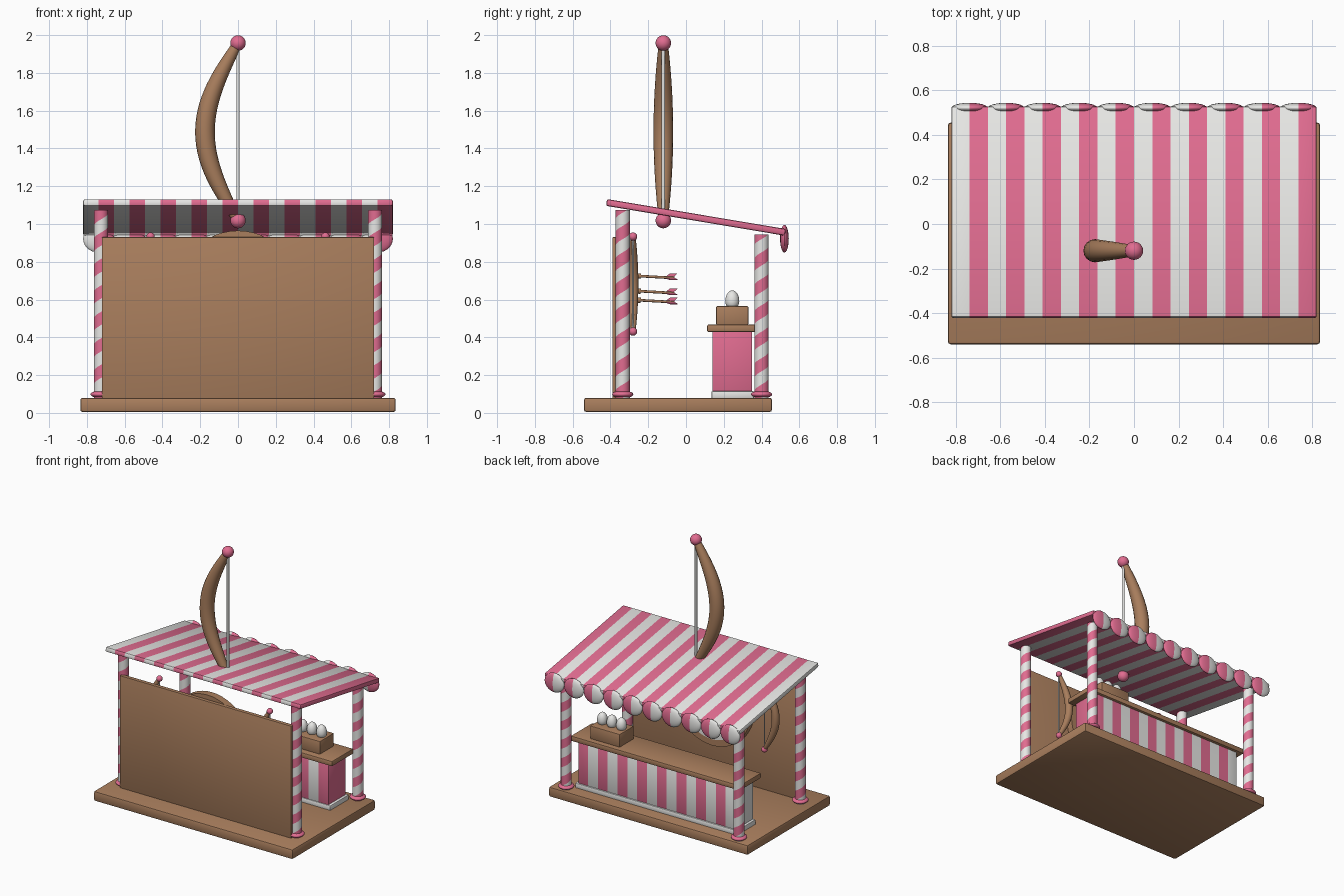
import bpy, bmesh, math
from mathutils import Vector, Matrix

if "Cube" in bpy.data.objects:
    bpy.data.objects.remove(bpy.data.objects["Cube"])


def material(name, rgb):
    m = bpy.data.materials.new(name)
    m.diffuse_color = (*rgb, 1)
    m.use_nodes = True
    m.node_tree.nodes["Principled BSDF"].inputs["Base Color"].default_value = m.diffuse_color
    return m


WOOD = material("wood brown", (0.40, 0.21, 0.11))
PINK = material("candy pink", (0.75, 0.15, 0.28))
WHITE = material("cream white", (0.82, 0.82, 0.80))


def finish(name, bm, mats, smooth=True):
    bmesh.ops.recalc_face_normals(bm, faces=bm.faces)
    me = bpy.data.meshes.new(name)
    bm.to_mesh(me)
    bm.free()
    ob = bpy.data.objects.new(name, me)
    bpy.context.collection.objects.link(ob)
    for m in mats:
        me.materials.append(m)
    if smooth:
        bpy.ops.object.select_all(action='DESELECT')
        ob.select_set(True)
        bpy.context.view_layer.objects.active = ob
        bpy.ops.object.shade_smooth_by_angle(angle=math.radians(35))
    return ob


def box(name, lo, hi, mats, bevel=0.006, stripes=0):
    """Bevelled box centred on its own origin, optionally cut into stripes along x."""
    lo, hi = Vector(lo), Vector(hi)
    size = hi - lo
    bm = bmesh.new()
    bmesh.ops.create_cube(bm, size=1)
    bmesh.ops.scale(bm, vec=size, verts=bm.verts)
    if bevel:
        bmesh.ops.bevel(bm, geom=bm.edges[:], offset=bevel, segments=2,
                        profile=0.5, affect='EDGES')
    if stripes:
        w = size.x / stripes
        for i in range(1, stripes):
            bmesh.ops.bisect_plane(bm, geom=bm.verts[:] + bm.edges[:] + bm.faces[:],
                                   plane_co=(-size.x / 2 + i * w, 0, 0), plane_no=(1, 0, 0))
        for f in bm.faces:
            k = int((f.calc_center_median().x + size.x / 2) / w)
            f.material_index = min(max(k, 0), stripes - 1) % 2
    ob = finish(name, bm, mats)
    ob.location = (lo + hi) / 2
    return ob


def ball(name, loc, radii, mats, split=False):
    bm = bmesh.new()
    bmesh.ops.create_uvsphere(bm, u_segments=24, v_segments=14, radius=1)
    bmesh.ops.scale(bm, vec=radii, verts=bm.verts)
    if split:
        for f in bm.faces:
            f.material_index = int(f.calc_center_median().x > 0)
    ob = finish(name, bm, mats)
    ob.location = loc
    return ob


def rod(name, a, b, r, mat, r2=None, sides=12):
    a, b = Vector(a), Vector(b)
    d = b - a
    bm = bmesh.new()
    bmesh.ops.create_cone(bm, cap_ends=True, segments=sides, radius1=r,
                          radius2=r if r2 is None else r2, depth=d.length)
    ob = finish(name, bm, [mat])
    ob.matrix_world = Matrix.Translation((a + b) / 2) @ d.to_track_quat('Z', 'Y').to_matrix().to_4x4()
    return ob


def post(name, x, y, z0, z1, r=0.038, lead=0.14, n=24):
    """Barber-pole post: helical bands trimmed flat at both ends."""
    bm = bmesh.new()

    def pt(i, k):
        a = 2 * math.pi * i / n
        return bm.verts.new((x + r * math.cos(a), y + r * math.sin(a),
                             z0 - lead + k * lead / 2 + lead * i / n))
    for k in range(int((z1 - z0) / lead * 2) + 4):
        for i in range(n):
            f = bm.faces.new([pt(i, k), pt(i + 1, k), pt(i + 1, k + 1), pt(i, k + 1)])
            f.material_index = k % 2
    bmesh.ops.remove_doubles(bm, verts=bm.verts, dist=1e-5)
    for z, s in ((z0, -1), (z1, 1)):
        bmesh.ops.bisect_plane(bm, geom=bm.verts[:] + bm.edges[:] + bm.faces[:],
                               plane_co=(0, 0, z), plane_no=(0, 0, s), clear_outer=True)
    bmesh.ops.holes_fill(bm, edges=[e for e in bm.edges if e.is_boundary])
    finish(name, bm, [PINK, WHITE])
    ball(name + "_foot", (x, y, z0 + 0.018), (0.056, 0.056, 0.02), [PINK])


def bow(name, x, y, z, s):
    """Crescent bow bulging to -x with a string and two end balls."""
    bm = bmesh.new()
    steps, n, rings = 28, 16, []
    for j in range(steps + 1):
        t = -1 + 2 * j / steps
        c = Vector((-0.175 * math.cos(math.pi / 2 * t), 0, 0.47 * t))
        tan = Vector((0.175 * math.pi / 2 * math.sin(math.pi / 2 * t), 0, 0.47)).normalized()
        side = Vector((tan.z, 0, -tan.x))
        r = 0.052 - 0.028 * t * t
        rings.append([bm.verts.new((c + side * r * math.cos(a) + Vector((0, r * math.sin(a), 0))) * s)
                      for a in (2 * math.pi * i / n for i in range(n))])
    for p, q in zip(rings, rings[1:]):
        for i in range(n):
            bm.faces.new([p[i], p[(i + 1) % n], q[(i + 1) % n], q[i]])
    bm.faces.new(rings[0])
    bm.faces.new(rings[-1])
    finish(name, bm, [WOOD]).location = (x, y, z)
    h = 0.47 * s
    rod(name + "_string", (x, y, z - h), (x, y, z + h), 0.009 * s, WHITE)
    for tag, e in (("top", 1), ("bottom", -1)):
        ball(f"{name}_{tag}_ball", (x, y, z + e * h), [0.041 * s] * 3, [PINK])


# Floor and back wall
box("floor", (-0.835, -0.54, 0.005), (0.835, 0.455, 0.08), [WOOD], 0.012)
box("back_wall", (-0.72, -0.39, 0.075), (0.72, -0.36, 0.93), [WOOD], 0.004)

# Four striped posts
for s, side in ((-1, "left"), (1, "right")):
    post(f"wall_post_{side}", s * 0.725, -0.335, 0.08, 1.075)
    post(f"counter_post_{side}", s * 0.725, 0.40, 0.08, 0.945)

# Sloping striped awning with a scalloped edge
awning = box("awning", (-0.82, -0.4275, 1.017), (0.82, 0.5325, 1.053), [WHITE, PINK], 0.01, 20)
awning.rotation_euler.x = -math.atan(0.167)
for i in range(10):
    ball(f"scallop_{i}", (-0.738 + i * 0.164, 0.521, 0.922), (0.082, 0.023, 0.073),
         [WHITE, PINK], True)

# Counter
box("counter_plinth", (-0.68, 0.135, 0.075), (0.68, 0.36, 0.115), [WHITE])
box("counter_body", (-0.66, 0.14, 0.11), (0.66, 0.35, 0.43), [WHITE, PINK], 0.003, 16)
box("counter_top", (-0.71, 0.112, 0.428), (0.71, 0.37, 0.468), [WOOD], 0.008)

# Box of eggs
box("egg_box", (0.325, 0.16, 0.465), (0.575, 0.33, 0.565), [WOOD])
for i in (-1, 0, 1):
    egg = ball(f"egg_{i + 2}", (0.45 + i * 0.08, 0.245, 0.592), (0.037, 0.037, 0.046), [WHITE])
    for v in egg.data.vertices:
        if v.co.z > 0:
            v.co.z *= 1.22

# Round target on the wall: wooden disc with thin painted rings
for j, (r, mat) in enumerate(((0.32, WOOD), (0.27, WHITE), (0.20, PINK), (0.13, WHITE), (0.065, PINK))):
    y = -0.31 + 0.004 * j
    rod(f"target_ring_{j}", (0, -0.365 if j == 0 else y - 0.006, 0.645), (0, y, 0.645), r, mat, sides=48)

# Arrows stuck in the target, with notched fins
for j, (x, z) in enumerate(((-0.06, 0.72), (0.09, 0.64), (0.01, 0.592))):
    rod(f"arrow_{j}", (x, -0.31, z + 0.008), (x, -0.06, z - 0.006), 0.007, WOOD)
    rod(f"arrow_collar_{j}", (x, -0.255, z + 0.005), (x, -0.24, z + 0.004), 0.014, WOOD)
    bm = bmesh.new()
    for k in range(3):
        a = math.pi / 2 + k * math.tau / 3
        d = Vector((math.cos(a), 0, math.sin(a)))
        o = Vector((x, 0, z - 0.004))
        pts = [(0, -0.115), (0.022, -0.085), (0.022, -0.045), (0, -0.068)]
        bm.faces.new([bm.verts.new(o + d * r + Vector((0, y, 0))) for r, y in pts])
    fins = finish(f"arrow_fins_{j}", bm, [PINK], False)
    sol = fins.modifiers.new("thickness", 'SOLIDIFY')
    sol.thickness, sol.offset = 0.005, 0

# Large bow through the awning and two small bows on the wall
bow("roof_bow", 0, -0.12, 1.488, 1.0)
bow("left_wall_bow", -0.463, -0.28, 0.682, 0.535)
bow("right_wall_bow", 0.463, -0.28, 0.682, 0.535)
